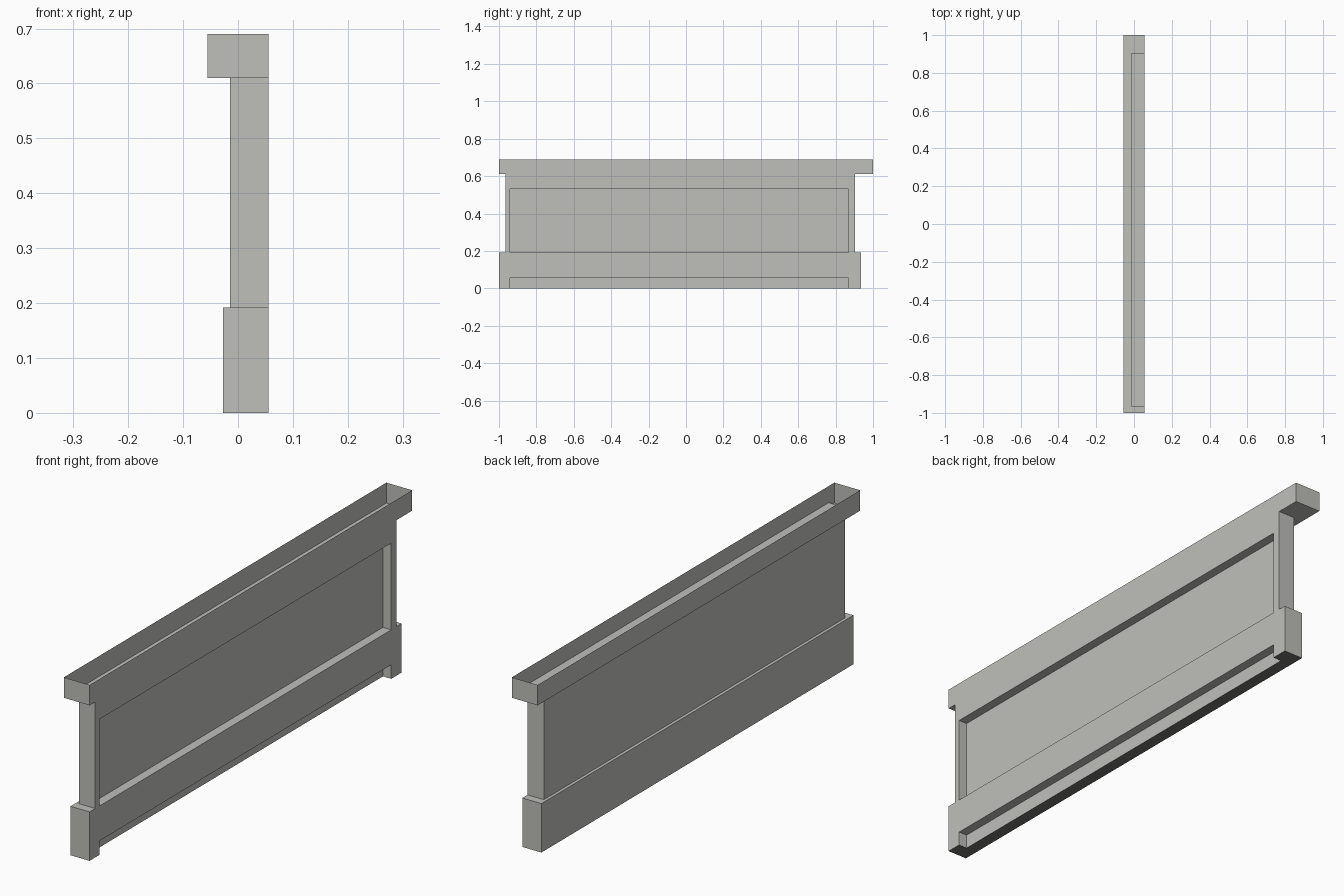
import bpy, bmesh

if "Cube" in bpy.data.objects:
    bpy.data.objects.remove(bpy.data.objects["Cube"])


def material(name, rgb):
    m = bpy.data.materials.new(name)
    m.diffuse_color = (*rgb, 1)
    m.use_nodes = True
    m.node_tree.nodes["Principled BSDF"].inputs["Base Color"].default_value = m.diffuse_color
    return m


stone = material("pale_grey_stone", (0.52, 0.52, 0.49))
shade = material("dark_grey_base", (0.16, 0.16, 0.155))


def block(name, lo, hi, open_top=False):
    """Box between two corners, optionally without its top face."""
    bm = bmesh.new()
    bmesh.ops.create_cube(bm, size=1)
    for v in bm.verts:
        v.co = [(a + b) / 2 + c * (b - a) for a, b, c in zip(lo, hi, v.co)]
    if open_top:
        bm.normal_update()
        top = [f for f in bm.faces if f.normal.z > 0.9]
        bmesh.ops.delete(bm, geom=top, context='FACES_ONLY')
    me = bpy.data.meshes.new(name)
    bm.to_mesh(me)
    bm.free()
    ob = bpy.data.objects.new(name, me)
    bpy.context.collection.objects.link(ob)
    me.materials.append(stone)
    return ob


def cut(ob, lo, hi):
    """Recess a block with a hidden box cutter."""
    cutter = block(ob.name + "_cutter", lo, hi)
    cutter.hide_render = True
    cutter.hide_viewport = True
    mod = ob.modifiers.new("recess", 'BOOLEAN')
    mod.operation = 'DIFFERENCE'
    mod.solver = 'EXACT'
    mod.object = cutter
    bpy.context.view_layer.update()
    dg = bpy.context.evaluated_depsgraph_get()
    me = bpy.data.meshes.new_from_object(ob.evaluated_get(dg))
    ob.modifiers.clear()
    ob.data = me
    bpy.data.objects.remove(cutter)


FRONT = 0.056             # shared +x plane
BACK = 0.02               # depth of the recesses
Y0, Y1 = -0.94, 0.87      # recess length

# Plinth with a low slot along its foot
plinth = block("plinth", (-0.027, -1, 0), (FRONT, 0.935, 0.192))
cut(plinth, (BACK, Y0, -0.1), (0.2, Y1, 0.055))
plinth.data.materials.clear()
plinth.data.materials.append(stone)
plinth.data.materials.append(shade)
for f in plinth.data.polygons:
    f.material_index = int(f.center.z < 0.001 and f.normal.z < -0.9)

# Wall with a long recessed panel; its top rises a little into the trough
wall = block("wall_panel", (-0.015, -0.965, 0.19), (FRONT, 0.903, 0.625))
cut(wall, (BACK, Y0, 0.1), (0.2, Y1, 0.532))

# Open trough that forms the coping
block("top_trough", (-0.056, -1, 0.61), (FRONT, 1, 0.69), open_top=True)
